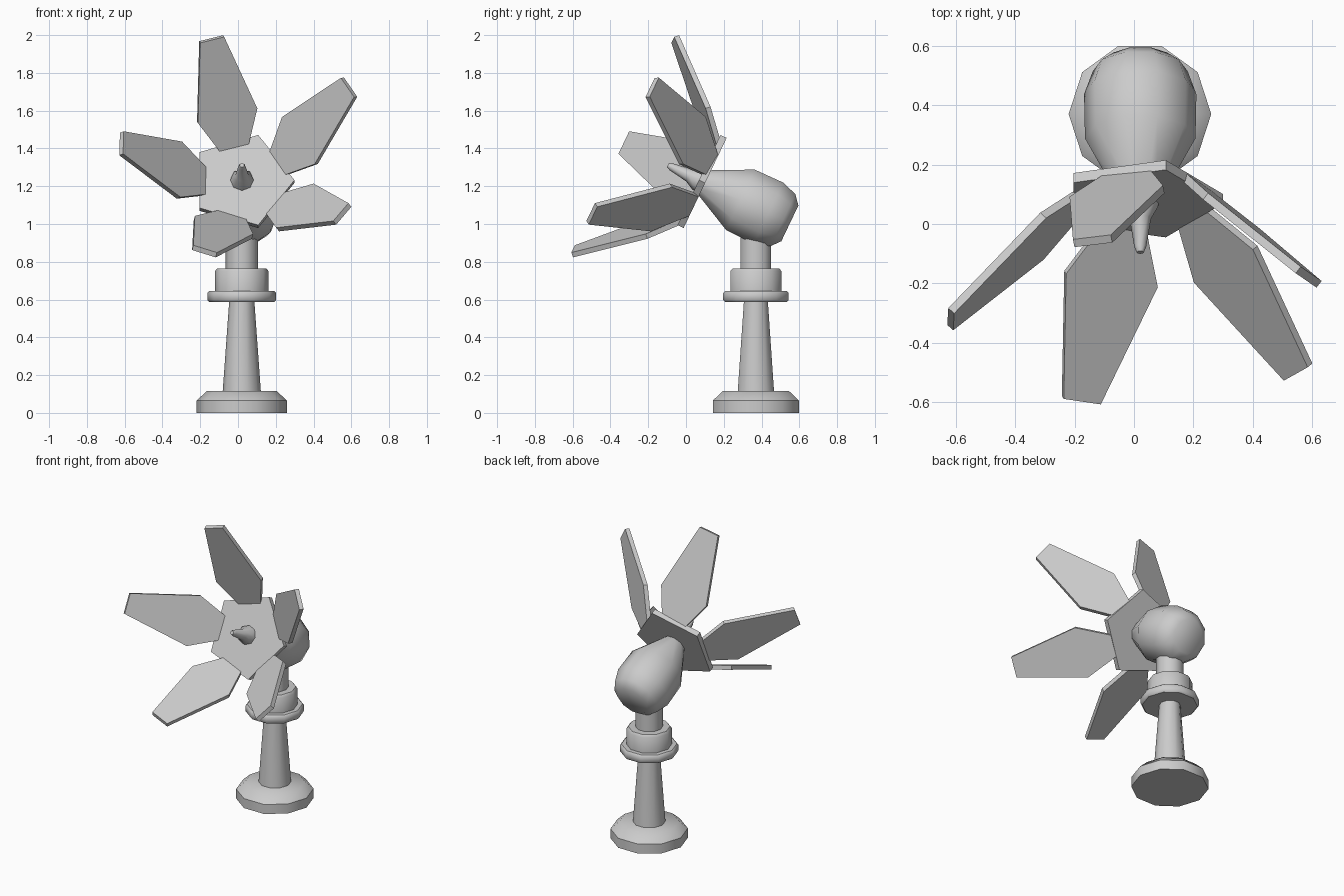
import bpy, bmesh
from math import radians, sin, cos, pi
from mathutils import Matrix, Vector

if "Cube" in bpy.data.objects:
    bpy.data.objects.remove(bpy.data.objects["Cube"])

# Frames: upright stand axis, and the tilted rotor axis (local z points forward)
STAND = Matrix.Translation((0.02, 0.37, 0))
ROTOR = Matrix.Translation((0.021, 0.085, 1.225)) @ Matrix.Rotation(radians(64.5), 4, 'X')


def finish(name, bm, matrix, smooth):
    bmesh.ops.recalc_face_normals(bm, faces=bm.faces)
    mesh = bpy.data.meshes.new(name)
    bm.to_mesh(mesh)
    bm.free()
    mesh.transform(matrix)
    ob = bpy.data.objects.new(name, mesh)
    bpy.context.collection.objects.link(ob)
    if smooth:
        bpy.ops.object.select_all(action='DESELECT')
        ob.select_set(True)
        bpy.context.view_layer.objects.active = ob
        bpy.ops.object.shade_smooth_by_angle(angle=radians(46))
    return ob


def lathe(name, profile, matrix, sides=10, smooth=True):
    """Solid of revolution from (radius, height) points, capped at both ends."""
    bm = bmesh.new()
    rings = [[bm.verts.new((r * cos(2 * pi * i / sides), r * sin(2 * pi * i / sides), h))
              for i in range(sides)] for r, h in profile]
    for a, b in zip(rings, rings[1:]):
        for i in range(sides):
            j = (i + 1) % sides
            bm.faces.new((a[i], a[j], b[j], b[i]))
    bm.faces.new(rings[0])
    bm.faces.new(rings[-1])
    return finish(name, bm, matrix, smooth)


def blade(name, angle):
    """Flat tapered petal, leaning forward from the hub plate."""
    half = [(0.20, 0.07), (0.345, 0.163), (0.652, 0.066)]   # radius, half width
    outline = half + [(r, -w) for r, w in reversed(half)]
    bm = bmesh.new()
    layers = []
    for side in (-0.014, 0.014):
        layers.append([bm.verts.new(Vector((r, w, (r - 0.208) * 1.02))
                                    + Vector((-0.71, 0, 0.70)) * side) for r, w in outline])
    a, b = layers
    bm.faces.new(a)
    bm.faces.new(b)
    for i in range(6):
        j = (i + 1) % 6
        bm.faces.new((a[i], a[j], b[j], b[i]))
    spin = Matrix.Translation((0.014, -0.009, 0)) @ Matrix.Rotation(radians(angle), 4, 'Z')
    return finish(name, bm, ROTOR @ spin, False)


# Stand
lathe("base_foot", [(0.24, 0), (0.24, 0.065), (0.185, 0.115)], STAND)
lathe("column", [(0.102, 0.10), (0.066, 0.60)], STAND)
lathe("collar_ring", [(0.172, 0.588), (0.182, 0.598), (0.182, 0.635), (0.172, 0.645)], STAND)
lathe("collar", [(0.142, 0.64), (0.142, 0.75), (0.13, 0.765)], STAND)
lathe("neck", [(0.085, 0.755), (0.085, 1.0)], STAND)

# Tilted head behind the rotor
lathe("head", [(0.07, 0), (0.186, -0.225), (0.189, -0.39), (0.16, -0.475), (0.11, -0.515)], ROTOR)

# Five-sided hub plate with a nose spike
lathe("hub_plate", [(0.278, -0.018), (0.278, 0.018)], ROTOR, sides=5, smooth=False)
lathe("nose_spike", [(0.063, 0.01), (0.06, 0.03), (0.036, 0.075), (0.02, 0.18), (0.012, 0.2)],
      ROTOR, sides=8)

# Blades, one per plate edge
for n, angle in enumerate((32, 105.5, 178.5, 251, 322.5)):
    blade(f"blade_{n + 1}", angle)
